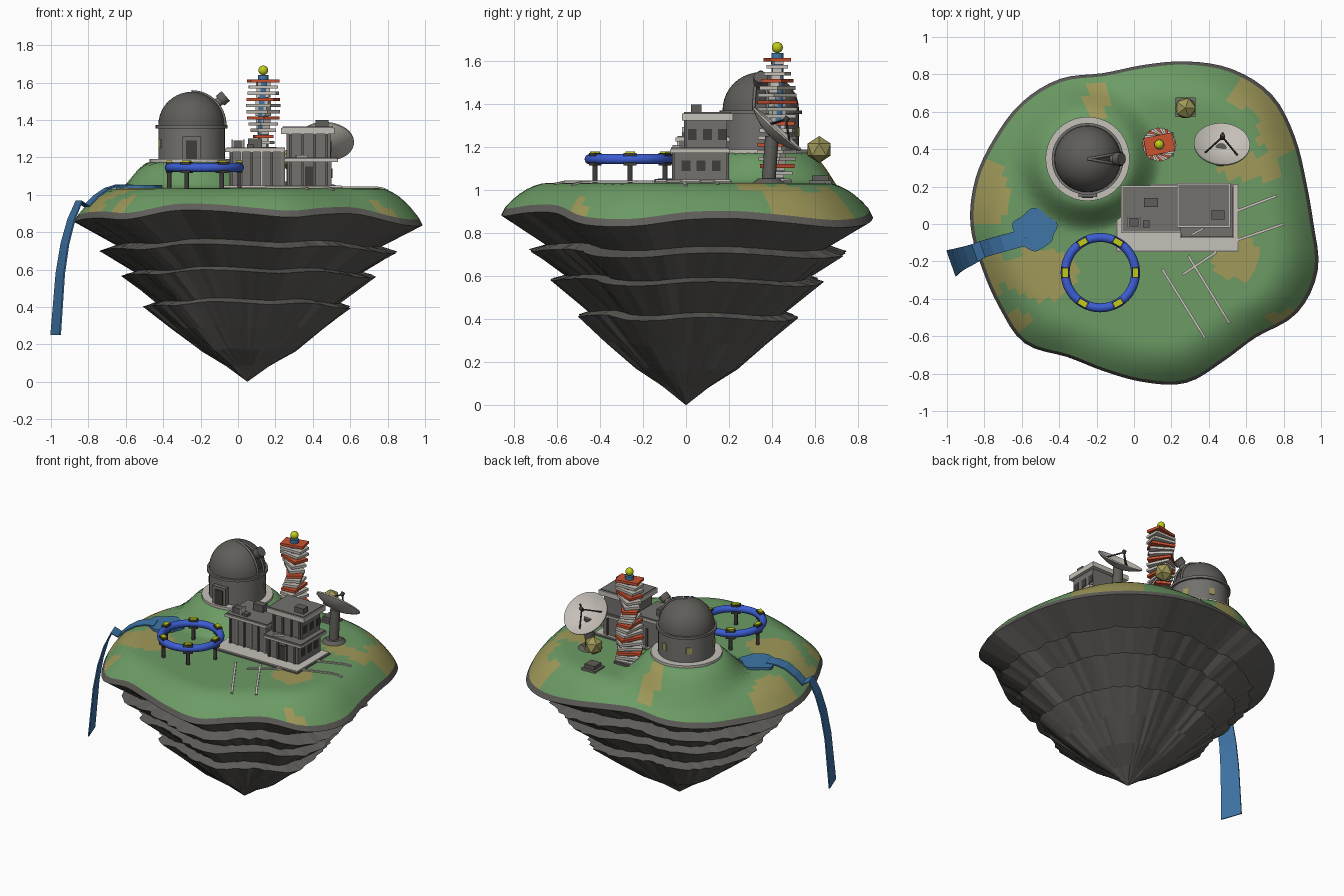
import bpy, bmesh, math, random
from mathutils import Vector, Matrix

random.seed(4)
cube = bpy.data.objects.get("Cube")
if cube:
    bpy.data.objects.remove(cube, do_unlink=True)


def material(name, r, g, b):
    m = bpy.data.materials.new(name)
    m.use_nodes = True
    m.diffuse_color = (r, g, b, 1)
    m.node_tree.nodes["Principled BSDF"].inputs["Base Color"].default_value = (r, g, b, 1)
    return m


GRASS = material("grass green", .15, .33, .13)
SAND = material("dry sand", .35, .32, .10)
ROCK = material("rock grey", .115, .11, .1)
STONE = material("pale stone", .56, .53, .48)
WALL = material("wall grey", .17, .165, .155)
DARK = material("dark metal", .05, .047, .044)
WATER = material("water blue", .05, .18, .39)
BLUE = material("ring blue", .045, .11, .65)
YELLOW = material("signal yellow", .52, .6, .01)
RED = material("orange red", .6, .085, .03)


def make(name, verts, faces, mats, smooth=None):
    me = bpy.data.meshes.new(name)
    me.from_pydata([tuple(v) for v in verts], [], faces)
    for m in mats:
        me.materials.append(m)
    bm = bmesh.new()
    bm.from_mesh(me)
    bmesh.ops.remove_doubles(bm, verts=bm.verts, dist=1e-5)
    bmesh.ops.recalc_face_normals(bm, faces=bm.faces)
    bm.to_mesh(me)
    bm.free()
    ob = bpy.data.objects.new(name, me)
    bpy.context.collection.objects.link(ob)
    if smooth:
        bpy.ops.object.select_all(action='DESELECT')
        ob.select_set(True)
        bpy.context.view_layer.objects.active = ob
        bpy.ops.object.shade_smooth_by_angle(angle=math.radians(smooth))
    return ob


def grid_faces(rows, n, loop=True):
    return [(r * n + i, r * n + (i + 1) % n, (r + 1) * n + (i + 1) % n, (r + 1) * n + i)
            for r in range(rows - 1) for i in range(n if loop else n - 1)]


def lathe(name, profile, mat, loc, axis=(0, 0, 1), n=32, smooth=35):
    turn = Vector(axis).to_track_quat('Z', 'Y')
    verts = [Vector(loc) + turn @ Vector((r * math.cos(a), r * math.sin(a), z))
             for r, z in profile for a in [math.tau * i / n for i in range(n)]]
    return make(name, verts, grid_faces(len(profile), n), [mat], smooth)


def rod(name, a, b, r, mat, n=12):
    d = Vector(b) - Vector(a)
    return lathe(name, [(0, 0), (r, 0), (r, d.length), (0, d.length)], mat, a, d, n)


def box(name, lo, hi, mat, turn=0):
    lo, hi = Vector(lo), Vector(hi)
    bm = bmesh.new()
    bmesh.ops.create_cube(bm, size=1, matrix=Matrix.Translation((lo + hi) / 2)
                          @ Matrix.Rotation(turn, 4, 'Z') @ Matrix.Diagonal((*(hi - lo), 1)))
    me = bpy.data.meshes.new(name)
    bm.to_mesh(me)
    bm.free()
    me.materials.append(mat)
    ob = bpy.data.objects.new(name, me)
    bpy.context.collection.objects.link(ob)
    return ob


def block(name, x, y, z, w, d, h, mat, turn=0):
    """Box from its base centre and size."""
    return box(name, (x - w / 2, y - d / 2, z), (x + w / 2, y + d / 2, z + h), mat, turn)


# Island outline: radius every 15 degrees, and the ground height over it
CX, SEG = .05, 96
RADII = [.91, .90, .935, .975, .955, .90, .85, .835, .895, .92, .92, .93,
         .925, .895, .89, .90, .82, .815, .845, .88, .85, .855, .95, .965]


def outline(a):
    u = (a % math.tau) / math.tau * len(RADII)
    i, f = int(u), u - int(u)
    p = [RADII[(i + k) % len(RADII)] for k in (-1, 0, 1, 2)]
    return p[1] + f / 2 * (p[2] - p[0] + f * (2 * p[0] - 5 * p[1] + 4 * p[2] - p[3]
                           + f * (3 * (p[1] - p[2]) + p[3] - p[0])))


def rim(a):
    return .88 - .55 * (outline(a) - .88)


def ground(x, y):
    a = math.atan2(y, x - CX)
    t = math.hypot(x - CX, y) / outline(a)
    edge = rim(a) + .035
    s = min(1, max(0, (.98 - t) / .24))
    k = min(1, max(0, (.4 - math.hypot(x + .25, y - .35)) / .18))
    return edge + (1.035 - edge) * (1 - (1 - s) ** 2) + .14 * k * k * (3 - 2 * k)


# Grass top with sand patches
ROWS = 26
angles = [math.tau * i / SEG for i in range(SEG)]
verts = []
for r in range(ROWS):
    for a in angles:
        d = .98 * outline(a) * r / (ROWS - 1)
        x, y = CX + d * math.cos(a), d * math.sin(a)
        verts.append((x, y, ground(x, y)))
grass = make("grass_top", verts, grid_faces(ROWS, SEG), [GRASS, SAND], 60)
PATCHES = [(-.77, .15, .11, .17), (-.5, -.27, .2, .14), (-.61, -.52, .06, .05), (-.2, .66, .06, .1),
           (.63, .7, .12, .1), (.78, .52, .13, .16), (.62, .3, .17, .07), (.55, -.18, .13, .12),
           (.8, -.5, .1, .04), (-.76, -.25, .06, .14)]
for p in grass.data.polygons:
    x, y, _ = p.center
    if any(((x - u) / w) ** 2 + ((y - v) / h) ** 2 < 1 for u, v, w, h in PATCHES):
        p.material_index = 1

# Stepped rock underside
LAYERS = [(.98, .915), (1, .88), (.75, .745), (.845, .715), (.65, .6), (.725, .58), (.52, .435),
          (.59, .413), (.43, .29), (.27, .17), (.12, .085), (0, 0)]
verts = []
for k, (f, z) in enumerate(LAYERS):
    for a in angles:
        wob = random.uniform(.975, 1.025) if k > 1 else 1
        d = f * outline(a) * wob
        wave = (rim(a) - .88) * (1 if k < 2 else f * .7)
        verts.append((CX + d * math.cos(a), d * math.sin(a), z + wave))
make("rock_underside", verts, grid_faces(len(LAYERS), SEG), [ROCK])


# Pond, stream and waterfall
def ribbon(name, points, mat, thick=.008):
    """Strip along (x, y, z, width) points."""
    d = Vector(points[-1][:2]) - Vector(points[0][:2])
    side = Vector((-d.y, d.x, 0)).normalized()
    verts = [Vector(p[:3]) + side * p[3] / 2 * s for p in points for s in (-1, 1)]
    ob = make(name, verts, grid_faces(len(points), 2, False), [mat])
    mod = ob.modifiers.new("thickness", 'SOLIDIFY')
    mod.thickness, mod.offset = thick, 0


pond = [(-.53 + (.115 + .012 * math.sin(5 * a)) * math.cos(a),
         -.03 + (.105 + .012 * math.cos(4 * a)) * math.sin(a)) for a in angles[::3]]
n = len(pond)
make("pond", [(x, y, z) for z in (1.0, 1.052) for x, y in pond],
     grid_faces(2, n) + [tuple(range(n)), tuple(range(n, 2 * n))], [WATER])
stream = [(x, -.07 + .28 * (x + .58)) for x in (-.58, -.64, -.7, -.76, -.81)]
ribbon("stream_and_waterfall", [(x, y, ground(x, y) + .017, .09) for x, y in stream]
       + [(-.85, -.155, .965, .1), (-.89, -.172, .87, .11), (-.925, -.185, .74, .12),
          (-.95, -.196, .58, .13), (-.975, -.21, .25, .147)], WATER)

# Ground tracks
for a, b in [((.15, -.24), (.38, -.61)), ((.29, -.17), (.51, -.53)), ((.26, -.27), (.44, -.15)),
             ((.55, .07), (.76, .15)), ((.54, -.09), (.8, 0))]:
    pts = [Vector(a).lerp(Vector(b), i / 8) for i in range(9)]
    ribbon("track", [(p.x, p.y, ground(*p) + .006, .014) for p in pts], STONE)

# Observatory
OX, OY = -.248, .348
lathe("observatory_base", [(0, 1.1), (.225, 1.1), (.225, 1.19), (0, 1.19)], STONE, (OX, OY, 0), n=40)
lathe("observatory_wall", [(.178, 1.19), (.178, 1.355), (.192, 1.355), (.192, 1.372), (0, 1.372)],
      WALL, (OX, OY, 0), n=40)
arc = [math.pi / 2 * i / 10 for i in range(11)]
dome = lathe("observatory_dome", [(.178 * math.cos(t), 1.372 + .178 * math.sin(t)) for t in arc],
             ROCK, (OX, OY, 0), n=40)
dome.data.materials.append(DARK)
for p in dome.data.polygons:
    d = p.center - Vector((OX, OY, 1.372))
    if abs(math.atan2(d.y, d.x)) < .16 and d.z > .03:
        p.material_index = 1
for s in (-1, 1):
    cu = bpy.data.curves.new("slit_rib", 'CURVE')
    cu.dimensions, cu.bevel_depth = '3D', .007
    sp = cu.splines.new('POLY')
    sp.points.add(len(arc) - 1)
    for q, t in zip(sp.points, arc):
        q.co = (OX + .18 * math.cos(t), OY + s * .032 * math.cos(t), 1.372 + .18 * math.sin(t), 1)
    cu.materials.append(WALL)
    bpy.context.collection.objects.link(bpy.data.objects.new("slit_rib", cu))
look = Vector((.76, 0, .65))
eye = Vector((OX, OY, 1.372))
rod("telescope_tube", eye + look * .1, eye + look * .22, .024, WALL)
rod("telescope_hood", eye + look * .2, eye + look * .24, .034, ROCK)
block("observatory_door_frame", OX, .175, 1.19, .1, .06, .12, WALL)
block("observatory_door", OX, .143, 1.19, .06, .008, .1, DARK)
for deg in (20, 75, 130, 200):
    a = math.radians(deg)
    block("observatory_window", OX + .178 * math.cos(a), OY + .178 * math.sin(a), 1.25,
          .009, .035, .045, SAND, a)
for i in range(5):
    block("entry_step", -.215, .13 - .02 * i, 1.0, .075, .024, .165 - .025 * i, STONE)

# Laboratory building
box("building_pad_edge", (-.095, -.15, 1.0), (.56, .215, 1.042), WALL)
box("building_pad", (-.088, -.143, 1.02), (.553, .208, 1.05), STONE)
box("low_wing", (-.045, -.03, 1.05), (.25, .19, 1.232), WALL)
box("low_wing_trim", (-.07, -.048, 1.228), (.25, .205, 1.246), STONE)
box("low_wing_roof", (-.062, -.04, 1.24), (.25, .198, 1.253), WALL)
box("ground_floor", (.265, -.055, 1.05), (.5, .19, 1.18), WALL)
box("ground_floor_trim", (.245, -.075, 1.175), (.535, .205, 1.19), STONE)
box("ground_floor_roof", (.25, -.07, 1.185), (.53, .2, 1.2), WALL)
box("upper_floor", (.26, 0, 1.2), (.495, .19, 1.33), WALL)
box("upper_trim", (.23, -.018, 1.325), (.517, .218, 1.358), STONE)
box("upper_roof", (.238, -.01, 1.35), (.509, .21, 1.364), WALL)
for i in range(6):
    block("front_pilaster", -.035 + .054 * i, -.034, 1.05, .012, .014, .178, STONE if i % 2 else ROCK)
    block("back_pilaster", -.035 + .1 * i, .194, 1.05, .012, .014, .125, ROCK)
for x in (.28, .345, .41, .475):
    block("ground_pilaster", x, -.058, 1.05, .012, .014, .125, ROCK)
    block("upper_pilaster", x, -.003, 1.2, .012, .014, .125, ROCK)
for y in (0, .07, .14):
    block("side_window", .5, y, 1.09, .008, .04, .05, DARK)
    block("upper_side_window", .495, y + .03, 1.235, .008, .04, .05, DARK)
block("building_door", .38, -.056, 1.05, .045, .009, .1, DARK)
block("roof_unit", .09, .115, 1.25, .075, .05, .05, ROCK)
block("roof_vent", 0, .01, 1.25, .05, .045, .04, ROCK)
for s in (-1, 1):
    block("vent_side", s * .03, .01, 1.25, .008, .055, .045, STONE)
block("roof_hatch", .065, 0, 1.25, .035, .035, .02, ROCK)
block("upper_roof_unit", .45, .048, 1.36, .07, .05, .04, ROCK)
block("roof_pipe", .34, -.04, 1.2, .07, .012, .012, STONE, .5)

# Dish antenna
lathe("dish_foot", [(0, 1.0), (.08, 1.0), (.075, 1.035), (.05, 1.055), (0, 1.055)], ROCK, (.465, .385, 0))
rod("dish_column", (.465, .385, 1.05), (.465, .4, 1.25), .032, ROCK, 16)
aim = Vector((.05, .67, .74)).normalized()
hub = Vector((.47, .425, 1.285)) - aim * .04
bowl = [(.15 * i / 8, .045 * (i / 8) ** 2) for i in range(9)]
lathe("dish_bowl", bowl + [(r, z - .008) for r, z in bowl[::-1]], STONE, hub, aim, 40)
focus = hub + aim * .1
for i in range(3):
    a = math.tau * i / 3 - math.pi / 2
    foot = hub + aim.to_track_quat('Z', 'Y') @ Vector((.1 * math.cos(a), .1 * math.sin(a), .02))
    rod("dish_strut", foot, focus, .005, DARK, 8)
rod("dish_receiver", focus - aim * .01, focus + aim * .015, .013, DARK)

# Floating crystal on a plinth
for w, z, h, m in [(.145, .96, .06, ROCK), (.105, 1.02, .025, WALL), (.075, 1.045, .025, ROCK)]:
    block("crystal_plinth", .275, .625, z, w, w, h, m)
bpy.ops.mesh.primitive_ico_sphere_add(subdivisions=1, radius=.063, location=(.275, .62, 1.19))
bpy.context.object.name = "crystal"
bpy.context.object.data.materials.append(SAND)

# Twisting signal tower
TX, TY = .135, .425
block("tower_foot", TX, TY, 1.0, .15, .13, .05, ROCK)
rod("tower_core", (TX, TY, 1.03), (TX, TY, 1.64), .028, WATER)
for i in range(18):
    block("tower_plate", TX, TY, 1.6 - .033 * i, .155, .1, .017, STONE if i % 3 else RED, .2 - .19 * i)
    block("tower_spacer", TX, TY, 1.585 - .033 * i, .07, .045, .017, STONE, .2 - .19 * i)
bpy.ops.mesh.primitive_uv_sphere_add(segments=20, ring_count=12, radius=.026, location=(TX, TY, 1.665))
bpy.context.object.name = "tower_beacon"
bpy.context.object.data.materials.append(YELLOW)
bpy.ops.object.shade_smooth()

# Raised ring with clamps and legs
RX, RY, RR = -.18, -.26, .188
bpy.ops.mesh.primitive_torus_add(location=(RX, RY, 1.145), major_radius=RR, minor_radius=.024,
                                 major_segments=64, minor_segments=14)
bpy.context.object.name = "ring"
bpy.context.object.data.materials.append(BLUE)
bpy.ops.object.shade_smooth()
for i in range(6):
    a = math.tau * i / 6
    x, y = RX + RR * math.cos(a), RY + RR * math.sin(a)
    block("ring_clamp", x, y, 1.115, .034, .06, .06, DARK, a)
    block("clamp_light", x, y, 1.173, .028, .045, .009, YELLOW, a)
    rod("ring_leg", (x, y, 1.01), (x, y, 1.13), .012, DARK)
